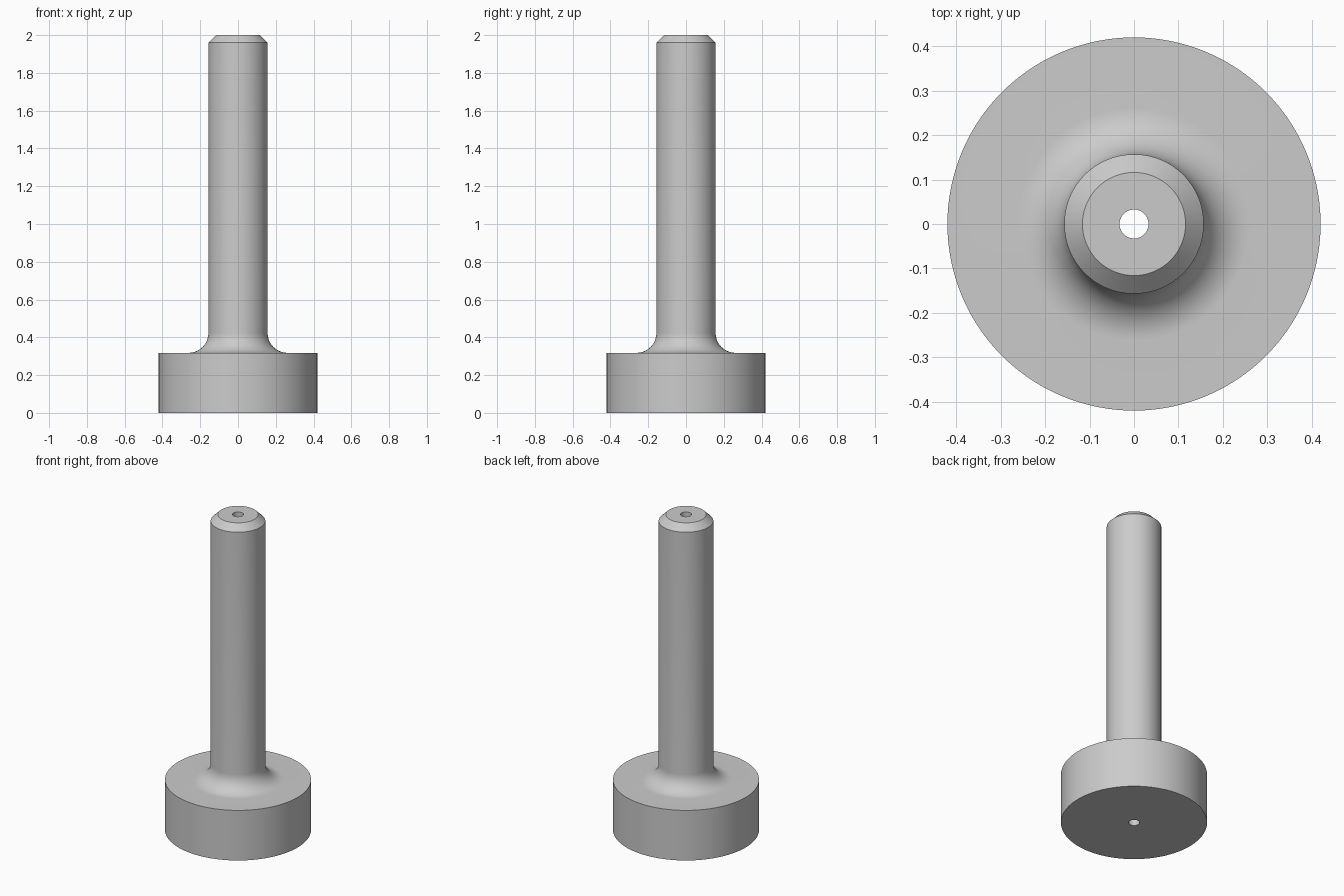
import bpy, bmesh, math

if "Cube" in bpy.data.objects:
    bpy.data.objects.remove(bpy.data.objects["Cube"])

SEGMENTS = 128
BORE, SHAFT, BASE, TIP = 0.0325, 0.157, 0.42, 0.116
BASE_TOP, CHAMFER, HEIGHT, FILLET = 0.318, 1.96, 2.0, 0.105

grey = bpy.data.materials.new("plain grey")
grey.diffuse_color = (0.6, 0.6, 0.6, 1)
grey.use_nodes = True
grey.node_tree.nodes["Principled BSDF"].inputs["Base Color"].default_value = grey.diffuse_color

# Half section: base disc, fillet, shaft, chamfered tip, through bore
profile = [(BORE, 0), (BASE, 0), (BASE, BASE_TOP)]
for i in range(17):
    a = math.radians(270 - 90 * i / 16)
    profile.append((SHAFT + FILLET + FILLET * math.cos(a),
                    BASE_TOP + FILLET + FILLET * math.sin(a)))
profile += [(SHAFT, CHAMFER), (TIP, HEIGHT), (BORE, HEIGHT)]

# Revolve the closed section around z
bm = bmesh.new()
rings = []
for s in range(SEGMENTS):
    t = 2 * math.pi * s / SEGMENTS
    rings.append([bm.verts.new((r * math.cos(t), r * math.sin(t), z)) for r, z in profile])
n = len(profile)
for s in range(SEGMENTS):
    a, b = rings[s], rings[(s + 1) % SEGMENTS]
    for i in range(n):
        j = (i + 1) % n
        bm.faces.new((a[i], b[i], b[j], a[j]))
bmesh.ops.recalc_face_normals(bm, faces=bm.faces)
mesh = bpy.data.meshes.new("flanged_pin")
bm.to_mesh(mesh)
bm.free()
mesh.materials.append(grey)

pin = bpy.data.objects.new("flanged_pin", mesh)
bpy.context.collection.objects.link(pin)
bpy.context.view_layer.objects.active = pin
pin.select_set(True)
bpy.ops.object.shade_smooth_by_angle(angle=math.radians(30))
